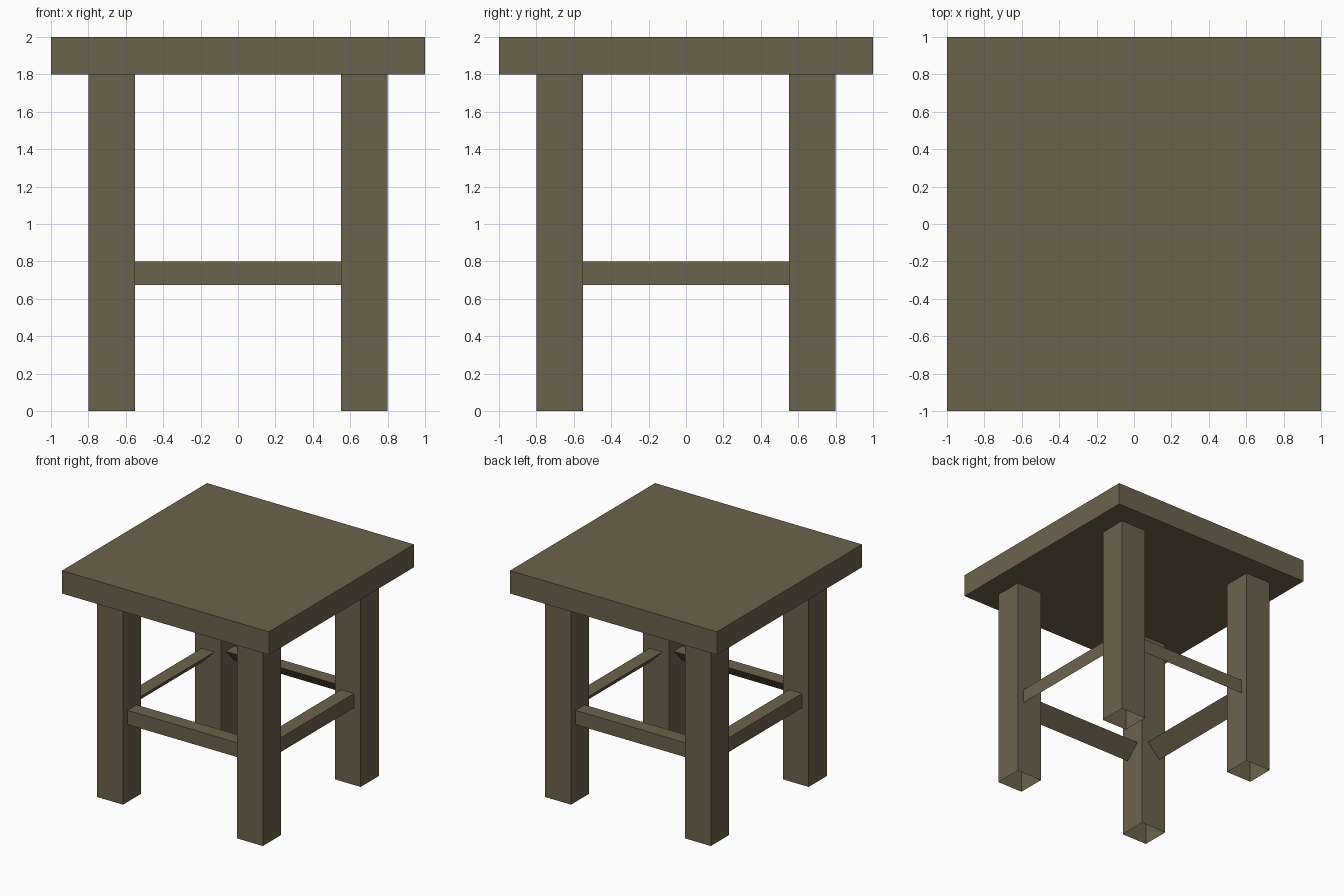
import bpy, bmesh, math
from mathutils import Matrix

if "Cube" in bpy.data.objects:
    bpy.data.objects.remove(bpy.data.objects["Cube"])

wood = bpy.data.materials.new("brown wood")
wood.diffuse_color = (0.152, 0.122, 0.075, 1)
wood.use_nodes = True
wood.node_tree.nodes["Principled BSDF"].inputs["Base Color"].default_value = wood.diffuse_color


def add_object(name, bm):
    bmesh.ops.recalc_face_normals(bm, faces=bm.faces)
    mesh = bpy.data.meshes.new(name)
    bm.to_mesh(mesh)
    bm.free()
    mesh.materials.append(wood)
    obj = bpy.data.objects.new(name, mesh)
    bpy.context.collection.objects.link(obj)
    return obj


def box(size, centre):
    bm = bmesh.new()
    bmesh.ops.create_cube(bm, size=1)
    bmesh.ops.scale(bm, vec=size, verts=bm.verts)
    bmesh.ops.translate(bm, vec=centre, verts=bm.verts)
    return bm


# Square seat slab
add_object("seat", box((2, 2, 0.2), (0, 0, 1.9)))

# Four legs: square tubes, open at the floor and under the seat
for side, sx in (("left", -1), ("right", 1)):
    for end, sy in (("front", -1), ("back", 1)):
        bm = box((0.25, 0.25, 1.8), (sx * 0.675, sy * 0.675, 0.9))
        caps = [f for f in bm.faces if abs(f.normal.z) > 0.5]
        bmesh.ops.delete(bm, geom=caps, context='FACES_ONLY')
        add_object(f"{end}_{side}_leg", bm)

# Four stretchers: triangular rails, flat on top and outside, sloped inside
profile = [(-0.7375, 0.8), (-0.6125, 0.8), (-0.7375, 0.675)]
for i, name in enumerate(("front", "right", "back", "left")):
    bm = bmesh.new()
    a = [bm.verts.new((-0.55, y, z)) for y, z in profile]
    b = [bm.verts.new((0.55, y, z)) for y, z in profile]
    for k in range(3):
        n = (k + 1) % 3
        bm.faces.new((a[k], a[n], b[n], b[k]))
    bm.faces.new(a)
    bm.faces.new(b[::-1])
    bmesh.ops.transform(bm, matrix=Matrix.Rotation(i * math.pi / 2, 4, 'Z'), verts=bm.verts)
    add_object(f"{name}_stretcher", bm)
